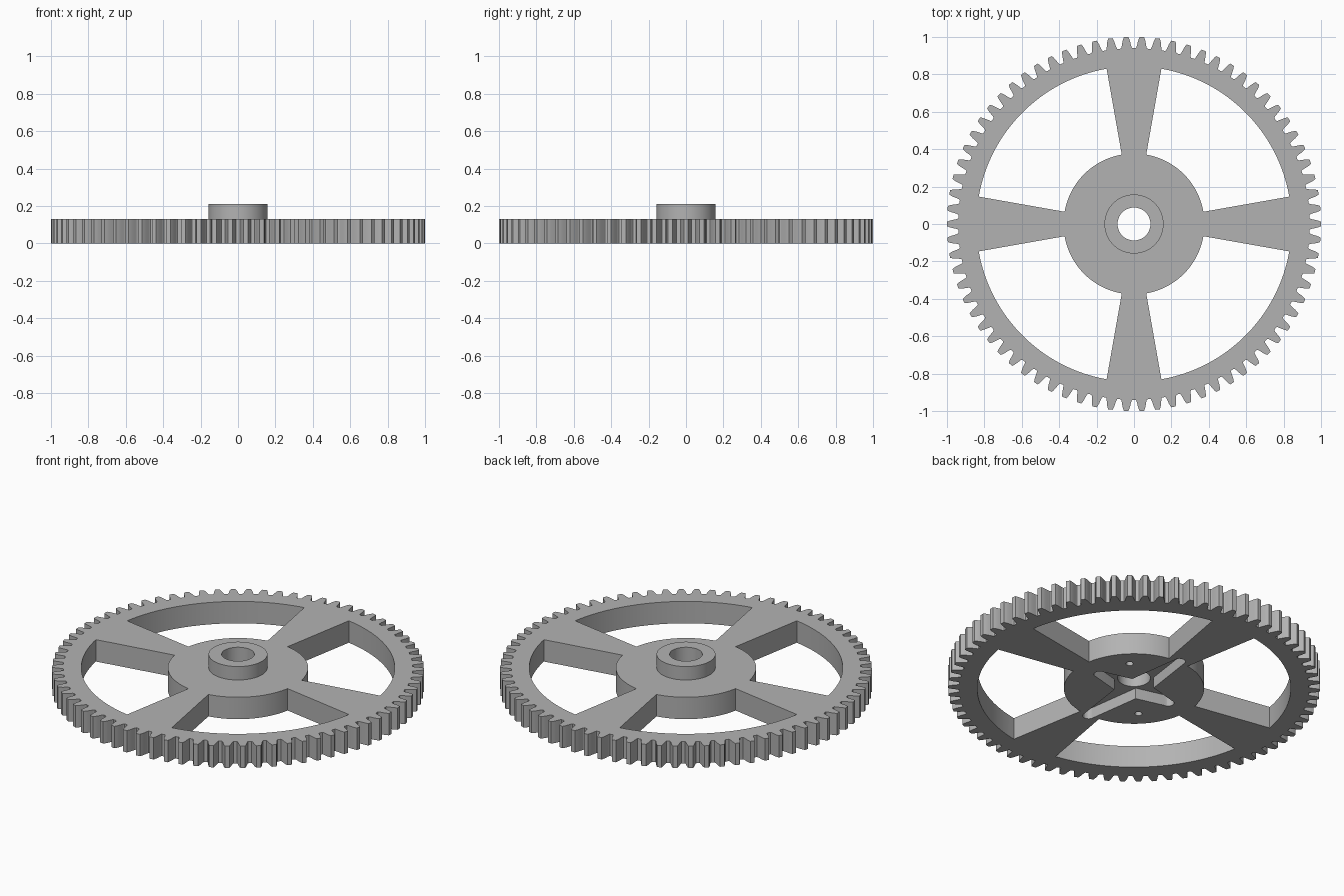
import bpy, bmesh
from math import sin, cos, pi, radians

TEETH = 74
THICK = 0.13
TOP = 0.21
RECESS = 0.065

if "Cube" in bpy.data.objects:
    bpy.data.objects.remove(bpy.data.objects["Cube"])

grey = bpy.data.materials.new("plain grey")
grey.use_nodes = True
colour = (0.45, 0.45, 0.45, 1)
grey.diffuse_color = colour
grey.node_tree.nodes["Principled BSDF"].inputs["Base Color"].default_value = colour


def polar(r, a):
    return r * cos(a), r * sin(a)


def circle(r, cx=0, cy=0, n=96):
    return [(cx + r * cos(2 * pi * i / n), cy + r * sin(2 * pi * i / n)) for i in range(n)]


def prism(name, outline, z0, z1):
    """Extrude a closed outline from z0 to z1."""
    bm = bmesh.new()
    face = bm.faces.new([bm.verts.new((x, y, z0)) for x, y in outline])
    top = bmesh.ops.extrude_face_region(bm, geom=[face])["geom"]
    bmesh.ops.translate(bm, vec=(0, 0, z1 - z0),
                        verts=[v for v in top if isinstance(v, bmesh.types.BMVert)])
    bmesh.ops.recalc_face_normals(bm, faces=bm.faces)
    mesh = bpy.data.meshes.new(name)
    bm.to_mesh(mesh)
    bm.free()
    mesh.materials.append(grey)
    obj = bpy.data.objects.new(name, mesh)
    bpy.context.collection.objects.link(obj)
    return obj


def combine(target, tool, operation):
    """Apply a boolean, then discard the tool."""
    mod = target.modifiers.new(operation, "BOOLEAN")
    mod.operation, mod.solver, mod.object = operation, "EXACT", tool
    bpy.context.view_layer.objects.active = target
    bpy.ops.object.modifier_apply(modifier=mod.name)
    bpy.data.objects.remove(tool)


# Toothed disc: half a tooth as (radius, share of the pitch), mirrored and repeated
flank = [(0.94, 0.38), (0.947, 0.33), (0.96, 0.29), (0.975, 0.25), (0.988, 0.2), (1.0, 0.14)]
tooth = [(r, -s) for r, s in flank] + [(r, s) for r, s in reversed(flank)]
pitch = 2 * pi / TEETH
rim = [polar(r, (i + s) * pitch) for i in range(TEETH) for r, s in tooth]
wheel = prism("gear_wheel", rim, 0, THICK)

# Raised collar
combine(wheel, prism("collar", circle(0.158), THICK / 2, TOP), "UNION")

# Four windows between the spokes
for k in range(4):
    arc = [radians(90 * k + 10 + 70 * i / 32) for i in range(33)]
    window = [polar(0.843, a) for a in arc] + [polar(0.377, a) for a in reversed(arc)]
    combine(wheel, prism("window", window, -0.1, 0.3), "DIFFERENCE")

# Shaft bore
combine(wheel, prism("bore", circle(0.088), -0.1, 0.3), "DIFFERENCE")

# Cross-shaped recess underneath: tapered arms with round ends
cross = []
for k in range(4):
    turn = k * pi / 2
    reach, tip = (0.38 if k % 2 else 0.24), 0.032
    arm = [(0.075, -0.075)]
    arm += [(reach + tip * cos(a), tip * sin(a)) for a in [pi * (i / 12 - 0.5) for i in range(13)]]
    cross += [(x * cos(turn) - y * sin(turn), x * sin(turn) + y * cos(turn)) for x, y in arm]
combine(wheel, prism("recess", cross, -0.1, RECESS), "DIFFERENCE")

# Two blind screw holes underneath
for a in (pi / 4, 5 * pi / 4):
    combine(wheel, prism("screw_hole", circle(0.02, *polar(0.27, a), n=24), -0.1, RECESS), "DIFFERENCE")

# Smooth round walls, crisp edges
wheel.select_set(True)
bpy.context.view_layer.objects.active = wheel
bpy.ops.object.shade_smooth_by_angle(angle=radians(15))
